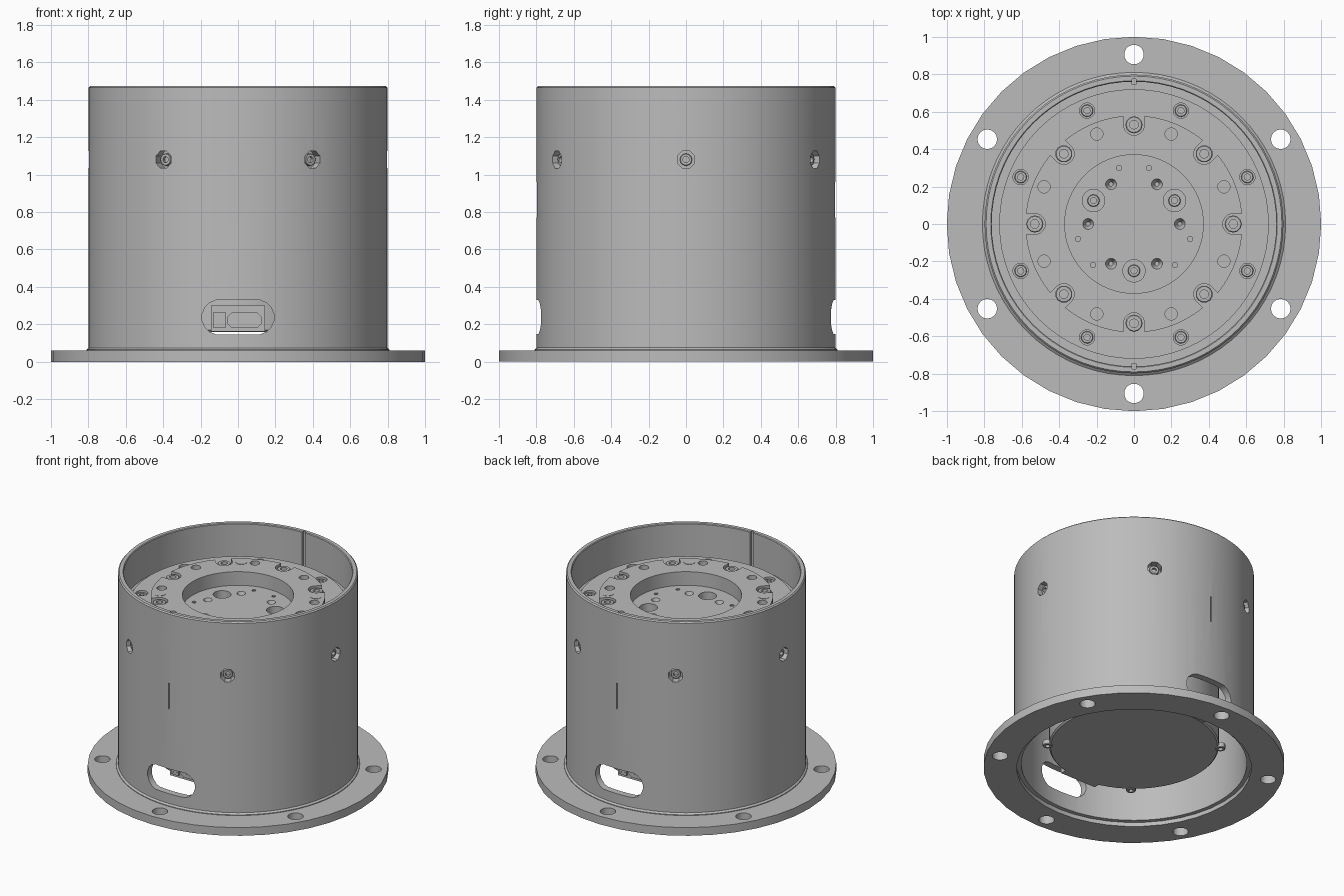
import bpy, bmesh
from math import radians, pi, cos, sin
from mathutils import Matrix, Vector

cube = bpy.data.objects.get("Cube")
if cube:
    bpy.data.objects.remove(cube)

metal = bpy.data.materials.new("light_grey_metal")
metal.use_nodes = True
GREY = (0.5, 0.5, 0.5, 1)
metal.diffuse_color = GREY
metal.node_tree.nodes["Principled BSDF"].inputs["Base Color"].default_value = GREY


def finish(name, bm):
    bmesh.ops.recalc_face_normals(bm, faces=bm.faces)
    mesh = bpy.data.meshes.new(name)
    bm.to_mesh(mesh)
    bm.free()
    mesh.materials.append(metal)
    obj = bpy.data.objects.new(name, mesh)
    bpy.context.collection.objects.link(obj)
    return obj


def smooth(obj):
    bpy.ops.object.select_all(action='DESELECT')
    obj.select_set(True)
    bpy.context.view_layer.objects.active = obj
    bpy.ops.object.shade_smooth_by_angle(angle=radians(30))


def lathe(bm, profile, steps, closed=False):
    """Revolve (radius, height) points about z."""
    vs = [bm.verts.new((r, 0, z)) for r, z in profile]
    es = [bm.edges.new(p) for p in zip(vs, vs[1:])]
    if closed:
        es.append(bm.edges.new((vs[-1], vs[0])))
    bmesh.ops.spin(bm, geom=vs + es, axis=(0, 0, 1), cent=(0, 0, 0),
                   angle=2 * pi, steps=steps)
    bmesh.ops.remove_doubles(bm, verts=bm.verts, dist=0.0001)


def peg(bm, matrix, r, h, length=0, n=16, tip=None):
    """Round or slot-shaped prism along local z, slot running along +x."""
    tip = r if tip is None else tip
    rings = []
    for z, rad in ((0, tip), (h, r)):
        ring = []
        for i in range(n):
            a = 2 * pi * (i + 0.5) / n - pi / 2
            shift = length if cos(a) > 0 else 0
            ring.append(bm.verts.new(matrix @ Vector((rad * cos(a) + shift, rad * sin(a), z))))
        rings.append(ring)
    for i in range(n):
        j = (i + 1) % n
        bm.faces.new((rings[0][i], rings[0][j], rings[1][j], rings[1][i]))
    bm.faces.new(rings[0][::-1])
    bm.faces.new(rings[1])


def box(bm, lo, hi, turn=Matrix()):
    lo, hi = Vector(lo), Vector(hi)
    m = turn @ Matrix.Translation((lo + hi) / 2) @ Matrix.Diagonal((*(hi - lo), 1))
    bmesh.ops.create_cube(bm, size=1, matrix=m)


def polar(angle, r, z):
    return Matrix.Rotation(radians(angle), 4, 'Z') @ Matrix.Translation((r, 0, z))


def cut(obj, bm):
    cutter = finish("cutter", bm)
    cutter.hide_render = True
    mod = obj.modifiers.new("holes", 'BOOLEAN')
    mod.operation, mod.solver, mod.object = 'DIFFERENCE', 'EXACT', cutter
    bpy.context.view_layer.objects.active = obj
    bpy.ops.object.modifier_apply(modifier=mod.name)
    bpy.data.objects.remove(cutter)
    smooth(obj)


OUT = Matrix.Rotation(pi / 2, 4, 'Y')      # local z becomes radial
EIGHT = [45 * i for i in range(8)]
SIX = [60 * i for i in range(6)]
HALF_TURNS = [Matrix(), Matrix.Rotation(pi, 4, 'Z')]

# Mounting flange with six bolt holes
bm = bmesh.new()
lathe(bm, [(0.78, 0), (1, 0), (1, 0.06), (0.78, 0.06)], 40, True)
flange = finish("mounting_flange", bm)
bm = bmesh.new()
for a in SIX:
    peg(bm, polar(a + 30, 0.905, -0.1), 0.052, 0.3, n=24)
cut(flange, bm)

# Cylindrical housing sleeve
bm = bmesh.new()
lathe(bm, [(0.75, 0.03), (0.81, 0.03), (0.81, 0.065), (0.798, 0.075), (0.798, 1.465),
           (0.79, 1.473), (0.765, 1.473), (0.76, 1.468), (0.76, 1.22),
           (0.74, 1.22), (0.74, 0.97), (0.75, 0.96)], 72, True)
sleeve = finish("housing_sleeve", bm)
bm = bmesh.new()
for a in SIX:                               # radial screw holes
    peg(bm, polar(a, 0.7, 1.08) @ OUT, 0.05, 0.2, n=8)
for turn in HALF_TURNS:
    # cable slots
    m = turn @ Matrix.Translation((-0.1, -0.6, 0.238)) @ Matrix.Rotation(pi / 2, 4, 'X')
    peg(bm, m, 0.093, 0.4, length=0.2)
    # keyway inside the rim and outer alignment mark
    box(bm, (-0.012, 0.73, 1.205), (0.012, 0.775, 1.5), turn)
    box(bm, (-0.004, 0.79, 0.77), (0.004, 0.85, 0.96), turn)
cut(sleeve, bm)

# Drive unit inside the sleeve
bm = bmesh.new()
lathe(bm, [(0, 0.16), (0.555, 0.16), (0.565, 0.17), (0.565, 0.97), (0.745, 0.97),
           (0.745, 1.215), (0.72, 1.215), (0.72, 1.25), (0.58, 1.25), (0.58, 1.3),
           (0.37, 1.3), (0.37, 1.2), (0, 1.2)], 64)
drive = finish("drive_unit", bm)
bm = bmesh.new()
for a in EIGHT:
    peg(bm, polar(a, 0.53, 1.253), 0.056, 0.1, length=0.1)         # bolt scallops
    peg(bm, polar(a + 22.5, 0.52, 1.2), 0.033, 0.15)               # plain ring holes
    peg(bm, polar(a + 22.5, 0.655, 1.21), 0.041, 0.1)              # ledge counterbores
for a in SIX:
    peg(bm, polar(a, 0.245, 1.16), 0.03, 0.041, n=12, tip=0.012)   # countersinks
for a in (30, 150, 270):
    peg(bm, polar(a, 0.25, 1.13), 0.06, 0.1, n=24)                 # hub counterbores
    for side in (-15, 15):
        peg(bm, polar(a + 60 + side, 0.31, 1.14), 0.014, 0.1, n=10)
cut(drive, bm)


# Socket-head screws
def screw_mesh(name, r, h):
    bm = bmesh.new()
    lathe(bm, [(0, 0), (r, 0), (r, h * 0.9), (r * 0.9, h), (r * 0.5, h),
               (r * 0.5, h * 0.4), (0, h * 0.4)], 12)
    obj = finish(name, bm)
    smooth(obj)
    mesh = obj.data
    bpy.data.objects.remove(obj)
    return mesh


def place(name, mesh, matrices):
    for m in matrices:
        obj = bpy.data.objects.new(name, mesh)
        obj.matrix_world = m
        bpy.context.collection.objects.link(obj)


small = screw_mesh("small_screw", 0.033, 0.035)
large = screw_mesh("large_screw", 0.046, 0.042)
place("ring_screw", large, [polar(a, 0.53, 1.25) for a in EIGHT])
place("ledge_screw", small, [polar(a + 22.5, 0.655, 1.205) for a in EIGHT])
place("hub_screw", small, [polar(a, 0.25, 1.125) for a in (30, 150, 270)])
place("radial_screw", small, [polar(a, 0.74, 1.08) @ OUT for a in SIX])
FLIP = Matrix.Rotation(pi, 4, 'X')
place("base_screw", small, [polar(a, 0.575, 0.19) @ FLIP for a in (52, 142, 232, 322)])

# Flush dowel caps on the ring
bm = bmesh.new()
for a in (32.5, 122.5, 212.5, 302.5):
    peg(bm, polar(a, 0.52, 1.29), 0.038, 0.012, n=20)
smooth(finish("dowel_caps", bm))

# Cable connectors facing the two slots
bm = bmesh.new()
for turn in HALF_TURNS:
    box(bm, (-0.145, -0.58, 0.162), (0.145, -0.5, 0.3), turn)
    box(bm, (-0.132, -0.59, 0.18), (-0.068, -0.57, 0.265), turn)
    face = turn @ Matrix.Rotation(pi / 2, 4, 'X')
    peg(bm, face @ Matrix.Translation((-0.015, 0.222, 0.57)), 0.045, 0.02, length=0.1, n=8)
    for x in (-0.02, 0.08):
        peg(bm, face @ Matrix.Translation((x, 0.222, 0.585)), 0.02, 0.012, n=12)
    for x in (-0.115, -0.085):
        for z in (0.2, 0.222, 0.244):
            peg(bm, face @ Matrix.Translation((x, z, 0.585)), 0.006, 0.01, n=6)
smooth(finish("cable_connectors", bm))
